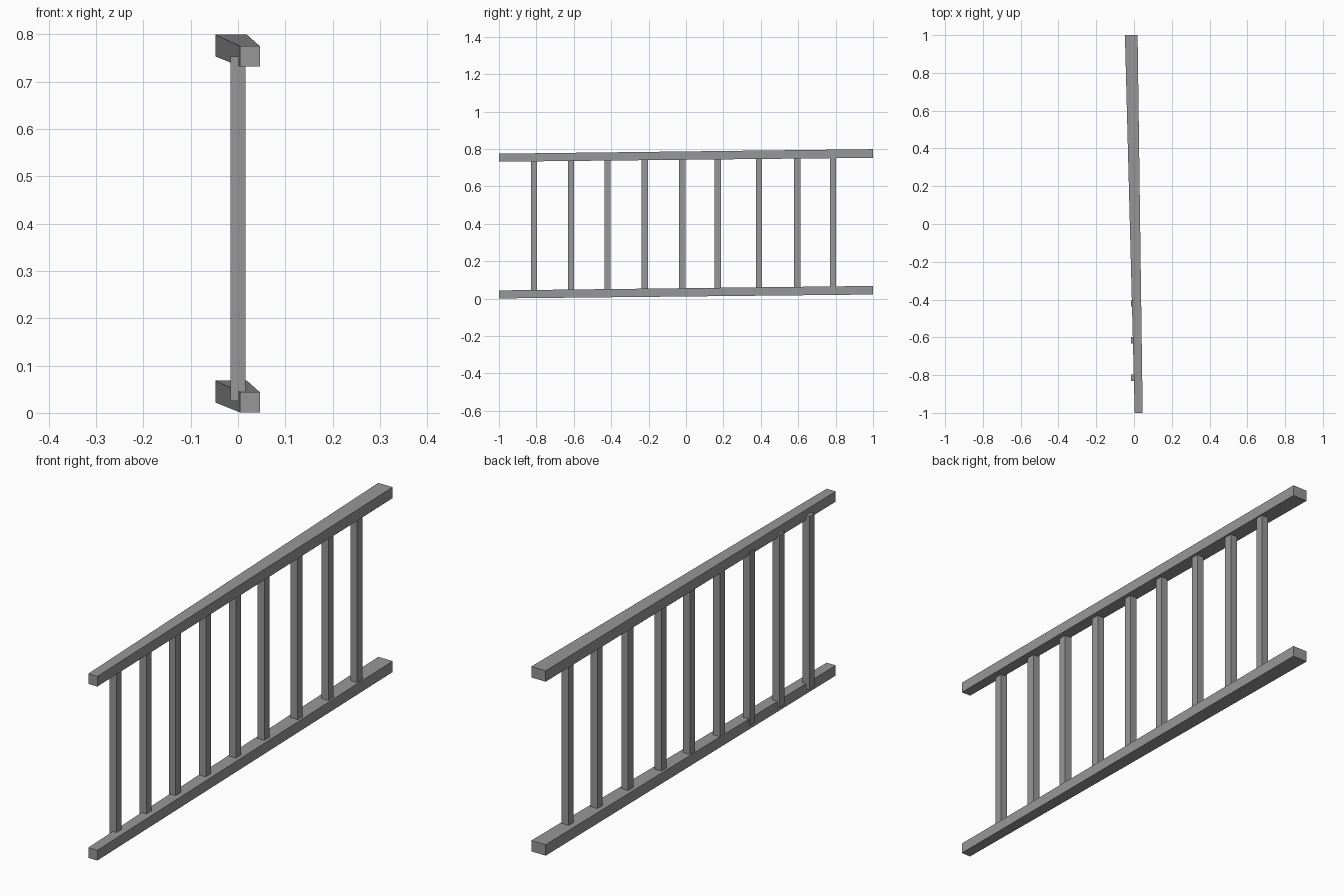
import bpy

if "Cube" in bpy.data.objects:
    bpy.data.objects.remove(bpy.data.objects["Cube"])

# Dark grey metal
grey = bpy.data.materials.new("dark_grey")
grey.diffuse_color = (0.31, 0.31, 0.31, 1.0)
grey.use_nodes = True
grey.node_tree.nodes["Principled BSDF"].inputs["Base Color"].default_value = grey.diffuse_color


def add_prism(name, near, far):
    """Four-sided bar between two rectangles (x0, x1, y, z0, z1)."""
    verts = []
    for x0, x1, y, z0, z1 in (near, far):
        verts += [(x0, y, z0), (x1, y, z0), (x1, y, z1), (x0, y, z1)]
    faces = [(0, 1, 2, 3), (7, 6, 5, 4)]
    faces += [(i, i + 4, (i + 1) % 4 + 4, (i + 1) % 4) for i in range(4)]
    mesh = bpy.data.meshes.new(name)
    mesh.from_pydata(verts, [], faces)
    mesh.materials.append(grey)
    mesh.update()
    obj = bpy.data.objects.new(name, mesh)
    bpy.context.collection.objects.link(obj)
    return obj


# Slightly skewed, tapering rails
for name, z in (("bottom_rail", 0.0), ("top_rail", 0.731)):
    add_prism(name,
              (0.004, 0.046, -1.0, z + 0.001, z + 0.044),
              (-0.048, 0.019, 1.0, z + 0.022, z + 0.068))

# Unevenly spaced upright bars
rung_positions = [-0.813, -0.615, -0.42, -0.22, -0.02, 0.17, 0.39, 0.595, 0.786]
for i, y in enumerate(rung_positions):
    add_prism(f"upright_bar_{i + 1}",
              (-0.016, 0.016, y - 0.017, 0.025, 0.753),
              (-0.016, 0.016, y + 0.017, 0.025, 0.753))
